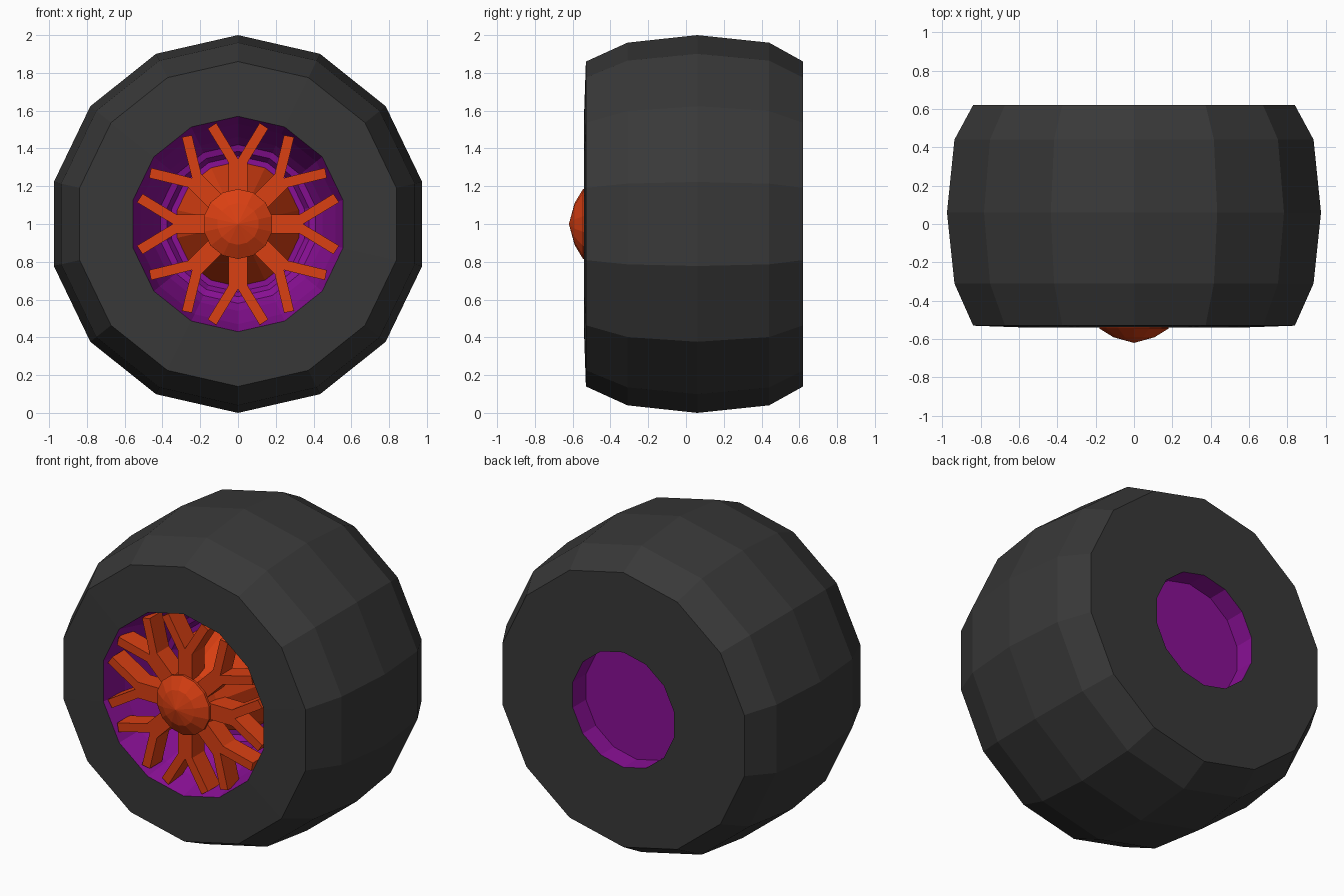
import bpy, bmesh
from math import cos, sin, pi
from mathutils import Matrix

if "Cube" in bpy.data.objects:
    bpy.data.objects.remove(bpy.data.objects["Cube"])

SIDES = 14


def material(name, rgb):
    m = bpy.data.materials.new(name)
    m.diffuse_color = (*rgb, 1)
    m.use_nodes = True
    m.node_tree.nodes["Principled BSDF"].inputs["Base Color"].default_value = m.diffuse_color
    return m


rubber = material("dark_rubber", (0.04, 0.04, 0.04))
purple = material("purple_metal", (0.25, 0.005, 0.3))
orange = material("orange_metal", (0.7, 0.05, 0.006))


def finish(bm, name, mat):
    mesh = bpy.data.meshes.new(name)
    bm.to_mesh(mesh)
    bm.free()
    mesh.materials.append(mat)
    ob = bpy.data.objects.new(name, mesh)
    bpy.context.collection.objects.link(ob)
    return ob


def lathe(name, profile, mat):
    """Spin (radius, y) points round the wheel axle at z = 1."""
    bm = bmesh.new()
    rings = []
    for r, y in profile:
        if r == 0:
            rings.append([bm.verts.new((0, y, 1))] * SIDES)
        else:
            angles = [pi / 2 + 2 * pi * k / SIDES for k in range(SIDES)]
            rings.append([bm.verts.new((r * cos(a), y, 1 + r * sin(a))) for a in angles])
    for a, b in zip(rings, rings[1:]):
        for k in range(SIDES):
            n = (k + 1) % SIDES
            bm.faces.new(dict.fromkeys((a[k], b[k], b[n], a[n])))
    return finish(bm, name, mat)


# Tyre
lathe("tyre", [(0.57, -0.54), (0.86, -0.53), (0.96, -0.31), (1.0, 0.06),
               (0.96, 0.44), (0.86, 0.62), (0.36, 0.62)], rubber)

# Rim: stepped dish at the front, shallow cup at the back
lathe("rim_dish", [(0, -0.08), (0.36, -0.08), (0.385, -0.12), (0.42, -0.13),
                   (0.46, -0.20), (0.53, -0.38), (0.57, -0.54)], purple)
lathe("rim_back_cup", [(0.36, 0.62), (0.36, 0.49), (0, 0.49)], purple)

# Hub cone with domed cap
lathe("hub_cone", [(0.17, -0.54), (0.18, -0.46), (0.33, -0.08)], orange)
lathe("hub_cap", [(0, -0.62), (0.11, -0.59), (0.185, -0.545), (0.185, -0.53), (0, -0.53)], orange)

# Eight forked spokes
half = [(0.05, 0.14), (0.05, 0.325), (0.16, 0.505), (0.115, 0.535)]
outline = half + [(0, 0.345)] + [(-x, z) for x, z in reversed(half)]
bm = bmesh.new()
for k in range(8):
    turn = Matrix.Translation((0, 0, 1)) @ Matrix.Rotation(k * pi / 4, 4, 'Y')
    face = bm.faces.new([bm.verts.new((x, -0.525, z)) for x, z in outline])
    out = bmesh.ops.extrude_face_region(bm, geom=[face])["geom"]
    back = [v for v in out if isinstance(v, bmesh.types.BMVert)]
    bmesh.ops.translate(bm, verts=back, vec=(0, 0.12, 0))
    if not face.is_valid:
        raise RuntimeError("spoke front missing")
    bmesh.ops.transform(bm, matrix=turn, verts=list(face.verts) + back)
bmesh.ops.recalc_face_normals(bm, faces=bm.faces)
finish(bm, "spokes", orange)
